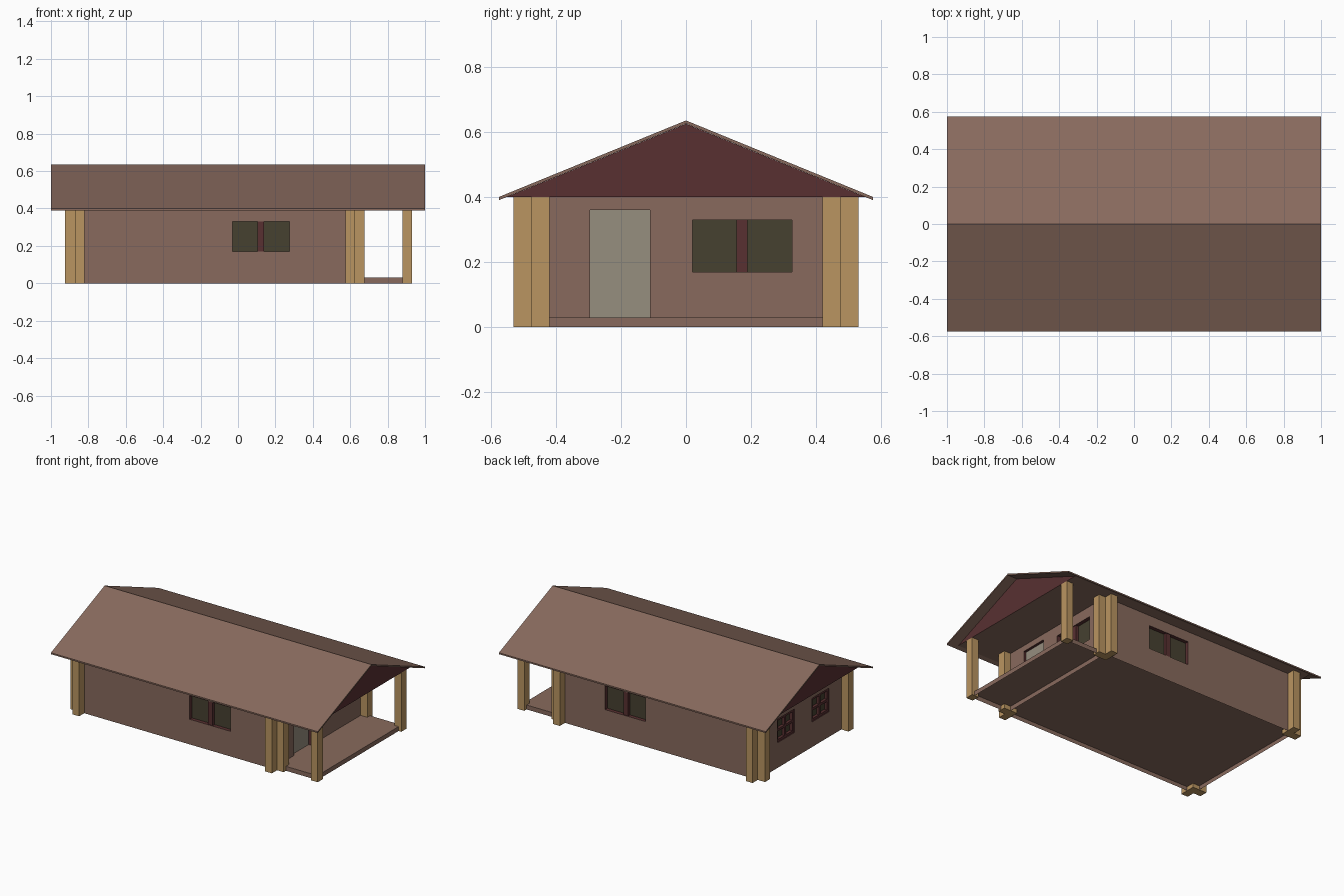
import bpy, bmesh

if "Cube" in bpy.data.objects:
    bpy.data.objects.remove(bpy.data.objects["Cube"])

def lin(c):
    c /= 255
    return c / 12.92 if c <= 0.04045 else ((c + 0.055) / 1.055) ** 2.4

def material(name, r, g, b):
    m = bpy.data.materials.new(name)
    m.diffuse_color = (lin(r), lin(g), lin(b), 1)
    m.use_nodes = True
    m.node_tree.nodes["Principled BSDF"].inputs["Base Color"].default_value = m.diffuse_color
    return m

BROWN = material("brown_wall", 136, 106, 93)
TAN = material("tan_timber", 186, 149, 97)
RED = material("dark_red_trim", 88, 48, 49)
OLIVE = material("olive_glass", 70, 65, 48)
GREY = material("grey_door", 150, 142, 127)

def finish(bm, name, *mats):
    me = bpy.data.meshes.new(name)
    bm.to_mesh(me)
    bm.free()
    ob = bpy.data.objects.new(name, me)
    bpy.context.collection.objects.link(ob)
    for m in mats:
        me.materials.append(m)
    return ob

def add_box(bm, lo, hi):
    v = [bm.verts.new((x, y, z)) for x in (lo[0], hi[0]) for y in (lo[1], hi[1]) for z in (lo[2], hi[2])]
    for f in ((0, 1, 3, 2), (4, 6, 7, 5), (0, 4, 5, 1), (2, 3, 7, 6), (0, 2, 6, 4), (1, 5, 7, 3)):
        bm.faces.new([v[i] for i in f])
    bmesh.ops.recalc_face_normals(bm, faces=bm.faces[:])

def box(name, lo, hi, mat):
    bm = bmesh.new()
    add_box(bm, lo, hi)
    return finish(bm, name, mat)

def prism(name, profile, x0, x1, *mats):
    bm = bmesh.new()
    f = bm.faces.new([bm.verts.new((x0, y, z)) for y, z in profile])
    ext = bmesh.ops.extrude_face_region(bm, geom=[f], use_keep_orig=True)
    moved = [e for e in ext["geom"] if isinstance(e, bmesh.types.BMVert)]
    bmesh.ops.translate(bm, verts=moved, vec=(x1 - x0, 0, 0))
    bmesh.ops.recalc_face_normals(bm, faces=bm.faces[:])
    if len(mats) > 1:      # end faces take the second colour
        for f in bm.faces:
            f.material_index = int(abs(f.normal.x) > 0.9)
    return finish(bm, name, *mats)

# roof shell and the gable block with flat ceiling below it
prism("roof", [(-.575, .40), (0, .635), (.575, .40), (.575, .39), (0, .625), (-.575, .39)], -1, 1, BROWN)
prism("gable_and_ceiling", [(-.55, .40), (0, .6245), (.55, .40)], -.93, .93, BROWN, RED)

# each side maps (along, depth inward, height) to a point
FRONT = lambda u, d, z: (u, -.475 + d, z)
BACK = lambda u, d, z: (u, .475 - d, z)
RIGHT = lambda u, d, z: (.625 - d, u, z)
LEFT = lambda u, d, z: (-.87 + d, u, z)

def wall(name, side, u0, u1, holes):
    # grid of cells, holes left open and lined with red reveals
    bm = bmesh.new()
    us = sorted({u0, u1, *[h[0] for h in holes], *[h[1] for h in holes]})
    zs = sorted({0, .40, *[h[2] for h in holes], *[h[3] for h in holes]})
    inward = side(0, 1, 0)
    out = [a - b for a, b in zip(side(0, 0, 0), inward)]

    def quad(pts, mi):
        f = bm.faces.new([bm.verts.new(p) for p in pts])
        f.material_index = mi
        return f
    for a, b in zip(us, us[1:]):
        for c, d in zip(zs, zs[1:]):
            if any(h[0] <= a < h[1] and h[2] <= c < h[3] for h in holes):
                continue
            f = quad([side(a, 0, c), side(b, 0, c), side(b, 0, d), side(a, 0, d)], 0)
            f.normal_update()
            if sum(p * q for p, q in zip(f.normal, out)) < 0:
                f.normal_flip()
    for a, b, c, d in holes:
        loop = [(a, c), (b, c), (b, d), (a, d)]
        for i in range(4):
            (p, q), (r, s) = loop[i], loop[(i + 1) % 4]
            f = quad([side(p, 0, q), side(r, 0, s), side(r, .03, s), side(p, .03, q)], 1)
            f.normal_update()
            mid = side((a + b) / 2, .015, (c + d) / 2)
            if sum(n * (m - k) for n, m, k in zip(f.normal, mid, f.calc_center_median())) < 0:
                f.normal_flip()
    return finish(bm, name, BROWN, RED)

def side_box(name, side, u0, u1, d0, d1, z0, z1, mat):
    p, q = side(u0, d0, z0), side(u1, d1, z1)
    return box(name, [min(i) for i in zip(p, q)], [max(i) for i in zip(p, q)], mat)

def window(name, side, h, bar, cross=False):
    a, b, c, d = h
    m = (a + b) / 2
    side_box(name + "_glass", side, a, b, .025, .032, c, d, OLIVE)
    side_box(name + "_mullion", side, m - bar / 2, m + bar / 2, .005, .025, c, d, RED)
    if cross:   # horizontal bar and border of the four-pane windows
        k = (c + d) / 2
        for z0, z1 in ((k - bar / 2, k + bar / 2), (c, c + bar), (d - bar, d)):
            side_box(name + "_rail", side, a, b, .006, .025, z0, z1, RED)
        for s, e in ((a, a + bar), (b - bar, b)):
            side_box(name + "_stile", side, s, e, .005, .025, c, d, RED)

# walls with windows and the door
long_hole = (-.03, .275, .17, .33)
porch_hole = (.02, .325, .17, .33)
door_hole = (-.295, -.11, .03, .36)
left_holes = [(.08, .265, .17, .33), (-.29, -.105, .17, .33)]
for nm, sd in (("front", FRONT), ("back", BACK)):
    wall(nm + "_wall", sd, -.87, .625, [long_hole])
    window(nm + "_window", sd, long_hole, .034)
wall("porch_wall", RIGHT, -.475, .475, [porch_hole, door_hole])
window("porch_window", RIGHT, porch_hole, .034)
side_box("door", RIGHT, -.295, -.11, .018, .026, .03, .36, GREY)
wall("left_wall", LEFT, -.475, .475, left_holes)
for i, h in enumerate(left_holes):
    window("left_window_%d" % i, LEFT, h, .016, True)

# house floor and porch deck, the deck open underneath
box("house_floor", (-.87, -.475, .027), (.625, .475, .03), BROWN)
bm = bmesh.new()
add_box(bm, (.625, -.45, 0), (.91, .45, .03))
bmesh.ops.delete(bm, geom=[f for f in bm.faces if f.normal.z < -.9], context='FACES')
finish(bm, "porch_deck", BROWN)

# interlocking corner timbers and porch posts
for s, tag in ((-1, "front"), (1, "back")):
    def post(name, x0, x1, y0, y1):
        ys = sorted((s * y0, s * y1))
        box(tag + name, (x0, ys[0], 0), (x1, ys[1], .40), TAN)
    post("_left_timber_long", -.87, -.82, .42, .53)
    post("_left_timber_end", -.925, -.87, .42, .475)
    post("_right_timber_long", .575, .625, .42, .53)
    post("_right_timber_end", .625, .675, .42, .475)
    post("_porch_post", .88, .93, .42, .475)
